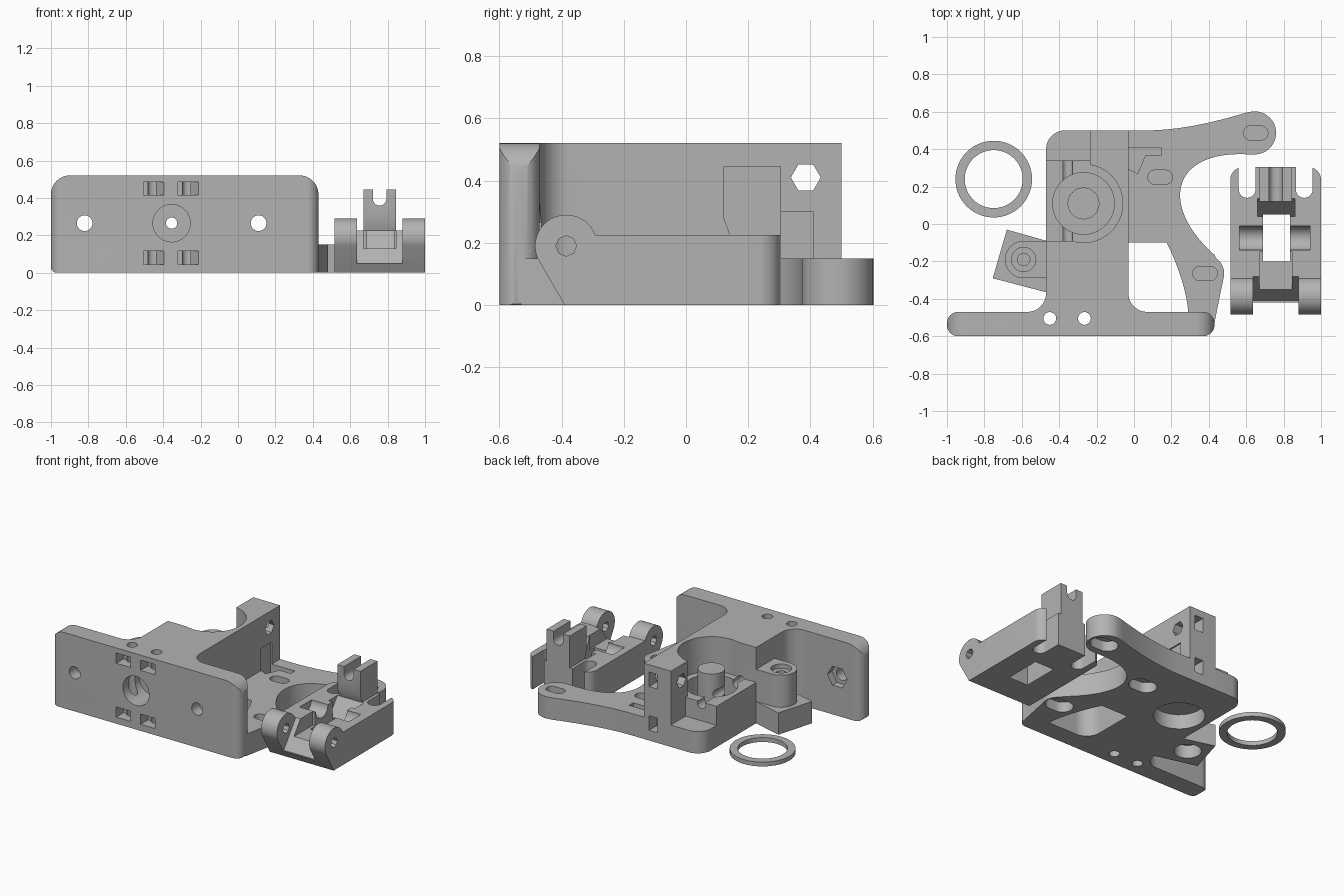
import bpy, bmesh, math
from mathutils import Vector
from mathutils.geometry import interpolate_bezier

old = bpy.data.objects.get("Cube")
if old:
    bpy.data.objects.remove(old)

gray = bpy.data.materials.new("plain gray plastic")
gray.use_nodes = True
gray.diffuse_color = (0.45, 0.45, 0.45, 1)
gray.node_tree.nodes["Principled BSDF"].inputs["Base Color"].default_value = (0.45, 0.45, 0.45, 1)


def arc(cx, cy, r, a0, a1, n=20):
    angles = [math.radians(a0 + (a1 - a0) * i / n) for i in range(n + 1)]
    return [(cx + r * math.cos(a), cy + r * math.sin(a)) for a in angles]


def circle(cx, cy, r, n=40):
    return arc(cx, cy, r, 0, 360, n)[:-1]


def rect(x0, x1, y0, y1):
    return [(x0, y0), (x1, y0), (x1, y1), (x0, y1)]


def slot(cx, cy, half, r):
    return arc(cx + half, cy, r, -90, 90) + arc(cx - half, cy, r, 90, 270)


def bezier(a, b, c, d):
    flat = [Vector((*p, 0)) for p in (a, b, c, d)]
    return [(p.x, p.y) for p in interpolate_bezier(*flat, 24)]


def rounded(corners):
    """Outline whose corners (x, y, radius) are filleted."""
    out = []
    for i, (x, y, r) in enumerate(corners):
        p = Vector((x, y))
        if r == 0:
            out.append((x, y))
            continue
        u = (Vector(corners[i - 1][:2]) - p).normalized()
        v = (Vector(corners[(i + 1) % len(corners)][:2]) - p).normalized()
        half = u.angle(v) / 2
        c = p + (u + v).normalized() * r / math.sin(half)
        reach = r / math.tan(half)
        a, b = p + u * reach - c, p + v * reach - c
        start = math.atan2(a.y, a.x)
        turn = (math.atan2(b.y, b.x) - start + math.pi) % math.tau - math.pi
        out += arc(c.x, c.y, r, math.degrees(start), math.degrees(start + turn), 10)
    return out


def prism(name, pts, lo, hi, axis="z"):
    """Extrude an outline along an axis; the outline uses the other two axes in order."""
    place = {"x": lambda p, h: (h, p[0], p[1]),
             "y": lambda p, h: (p[0], h, p[1]),
             "z": lambda p, h: (p[0], p[1], h)}[axis]
    bm = bmesh.new()
    low = [bm.verts.new(place(p, lo)) for p in pts]
    high = [bm.verts.new(place(p, hi)) for p in pts]
    bm.faces.new(low)
    bm.faces.new(high)
    for i in range(len(pts)):
        bm.faces.new((low[i - 1], low[i], high[i], high[i - 1]))
    bmesh.ops.recalc_face_normals(bm, faces=bm.faces)
    mesh = bpy.data.meshes.new(name)
    bm.to_mesh(mesh)
    bm.free()
    mesh.materials.append(gray)
    ob = bpy.data.objects.new(name, mesh)
    bpy.context.collection.objects.link(ob)
    return ob


def combine(ob, mode, tool):
    """Apply one boolean and drop the tool."""
    mod = ob.modifiers.new("join", "BOOLEAN")
    mod.operation, mod.solver, mod.object = mode, "EXACT", tool
    graph = bpy.context.evaluated_depsgraph_get()
    mesh = bpy.data.meshes.new_from_object(ob.evaluated_get(graph))
    ob.modifiers.clear()
    ob.data = mesh
    bpy.data.objects.remove(tool)


def add(ob, *shape):
    combine(ob, "UNION", prism("piece", *shape))


def cut(ob, *shape):
    combine(ob, "DIFFERENCE", prism("cutter", *shape))


# Mounting face with rounded ends and top corners
body = prism("extruder_body", rounded([(-1, 0, .03), (.43, 0, .01), (.43, .52, .1), (-1, .52, .1)]),
             -.6, -.47, "y")
combine(body, "INTERSECT", prism("ends", rounded(
    [(x, y, .06) for x, y in rect(-1, .43, -.6, -.47)]), -.1, .7))

# Base slab with two curved arms
add(body, rounded([(-.47, -.53, 0), (-.47, .5, .1), (-.03, .5, 0)])
    + bezier((.05, .5), (.25, .5), (.43, .545), (.6, .595))
    + arc(.645, .487, .115, 100, -95)
    + bezier((.62, .372), (.2, .4), (.13, .1), (.43, -.165))
    + arc(.382, -.265, .1, 55, -5)
    + [(.43, -.53), (.29, -.53)]
    + bezier((.29, -.47), (.28, -.35), (.23, -.21), (.175, -.1))
    + [(-.03, -.1), (-.03, -.53)], 0, .15)

# Tall filament wall, blended into the mounting face
add(body, rounded([(-.62, -.53, 0), (-.62, -.47, 0), (-.47, -.47, .1), (-.47, -.09, 0),
                   (-.235, -.09, 0), (-.235, .5, 0), (-.03, .5, 0), (-.03, -.47, .1),
                   (.12, -.47, 0), (.12, -.53, 0)]), 0, .52)

# Bearing seat
add(body, rect(-.47, -.2, -.15, .34), 0, .28)
cut(body, circle(-.27, .11, .21), .28, .7)
cut(body, circle(-.27, .11, .165), .14, .4)
cut(body, circle(-.27, .11, .16), -.1, .1)
add(body, circle(-.27, .11, .085), .12, .4)

# Spring post on an angled foot
add(body, [(-.45, -.09), (-.59, -.09)] + arc(-.59, -.19, .1, 90, 270) + [(-.45, -.29)], .1, .37)
add(body, [(-.45, -.095), (-.68, -.03), (-.755, -.29), (-.45, -.37)], 0, .15)
cut(body, circle(-.59, -.19, .065), .34, .5)
cut(body, circle(-.59, -.19, .033), .2, .5)
cut(body, circle(-.59, -.19, .085), -.1, .09)

# Slotted mounts, counterbored underneath
for x, y in ((.14, .25), (.65, .487), (.38, -.265)):
    cut(body, slot(x, y, .028, .038), .1, .3)
    cut(body, slot(x, y, .028, .066), -.1, .07)

# Recess beside the wall
cut(body, [(-.04, .41), (.145, .41), (.145, .365), (.06, .365), (.02, .27), (-.04, .3)], .06, .3)

# Holes in the mounting face: screws with nut traps, nozzle socket, tie slots
for x in (-.82, .11):
    cut(body, circle(x, .265, .042), -.7, -.3, "y")
    cut(body, circle(x, .265, .075, 6), -.52, -.42, "y")
cut(body, circle(-.355, .265, .1), -.7, -.42, "y")
cut(body, circle(-.355, .265, .03), -.7, .6, "y")
for x in (-.45, -.265):
    for z in (.08, .45):
        cut(body, [(x - .055, -.7), (x + .055, -.7), (x + .055, -.6), (x, -.52), (x - .055, -.52)],
            z - .035, z + .035)
for x in (-.45, -.265):
    cut(body, circle(x, -.505, .034), -.1, .7)

# Hex cross hole and nut pockets at the back
cut(body, circle(.385, .41, .048, 6), -.4, .1, "x")
for z in (.12, .42):
    cut(body, rect(-.135, -.07, z - .05, z + .05), .42, .6, "y")

# Idler lever: side profile with hinge ears, rounded rear corners
lever = prism("idler_lever", arc(-.385, .19, .1, 20.5, 205, 30)
              + [(-.39, 0), (.305, 0), (.305, .225)], .515, 1, "x")
combine(lever, "INTERSECT", prism("corners", rounded(
    [(.51, -.6, 0), (1.01, -.6, 0), (1.0, .305, .07), (.515, .305, .07)]), -.1, .5))
cut(lever, [(-.6, .05), (-.41, .05), (-.28, .225), (-.28, .4), (-.6, .4)], .635, .88, "x")
cut(lever, rect(.67, .845, -.35, -.15), .13, .4)
cut(lever, rect(.69, .835, -.2, .05), -.1, .4)
cut(lever, circle(-.075, .225, .065), .565, .94, "x")
cut(lever, [(.04, .1), (.14, .23), (.04, .3)], .66, .86, "x")
cut(lever, circle(-.385, .19, .033, 8), .4, 1.1, "x")

# Spring slots at the rear of the lever
for x in (.605, .91):
    cut(lever, arc(x, .185, .045, 180, 360) + [(x + .045, .4), (x - .045, .4)], -.1, .4)

# Forked filament guide
add(lever, [(.14, .1), (.305, .1), (.305, .445), (.12, .445), (.12, .28), (.14, .225)],
    .67, .845, "x")
cut(lever, arc(.757, .395, .036, 180, 360) + [(.793, .6), (.721, .6)], .05, .4, "y")

# Loose spacer ring
ring = prism("spacer_ring", circle(-.75, .24, .205, 64), 0, .03)
cut(ring, circle(-.75, .24, .155, 64), -.1, .1)

bpy.ops.object.select_all(action="DESELECT")
for ob in (body, lever, ring):
    ob.select_set(True)
bpy.context.view_layer.objects.active = body
bpy.ops.object.shade_smooth_by_angle(angle=math.radians(30))
